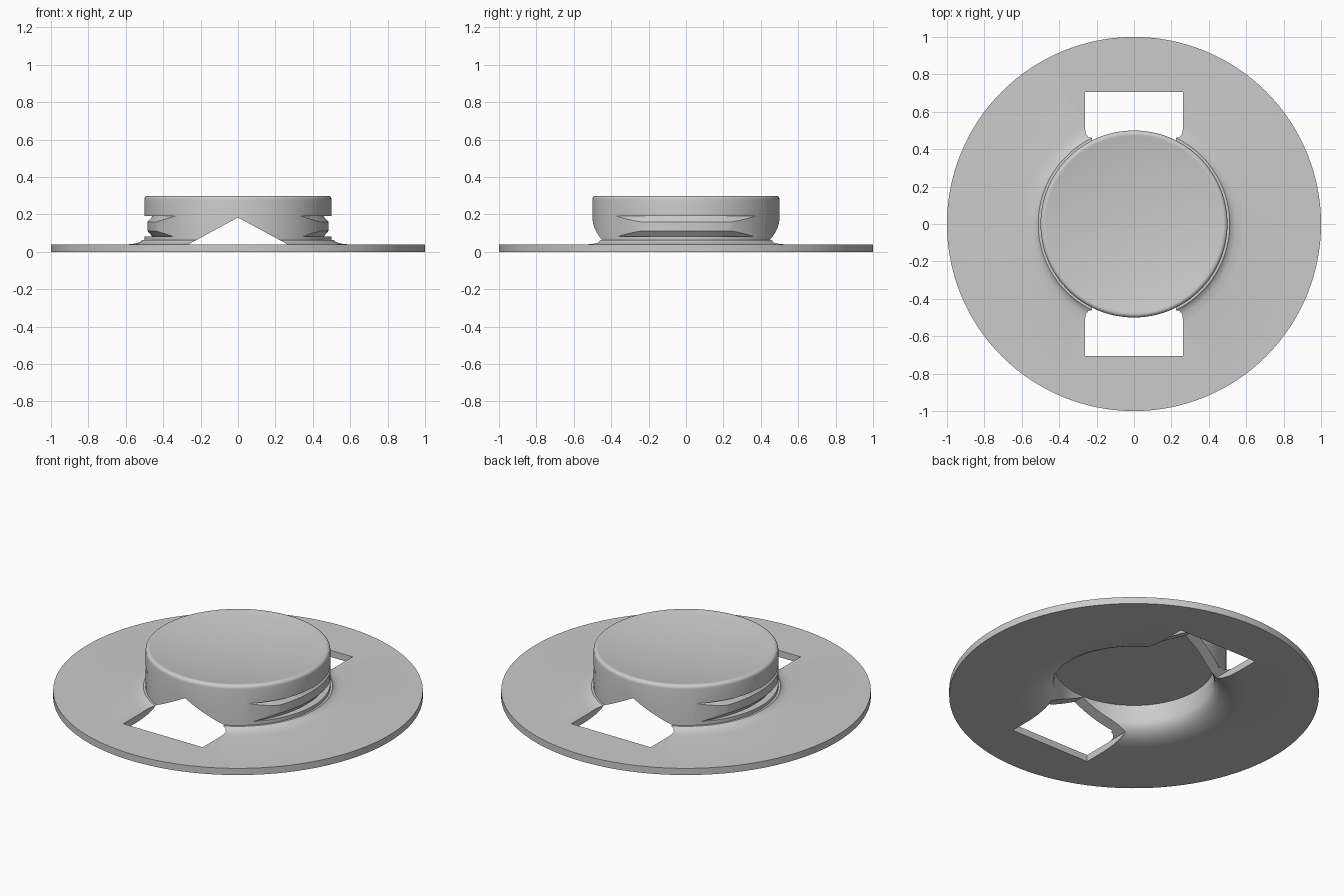
import bpy, bmesh, math
from mathutils import Matrix, Vector

cube = bpy.data.objects.get("Cube")
if cube:
    bpy.data.objects.remove(cube, do_unlink=True)

grey = bpy.data.materials.new("plain grey")
grey.use_nodes = True
grey.diffuse_color = (0.6, 0.6, 0.6, 1)
grey.node_tree.nodes["Principled BSDF"].inputs["Base Color"].default_value = (0.6, 0.6, 0.6, 1)


def finish(name, bm):
    bmesh.ops.recalc_face_normals(bm, faces=bm.faces)
    mesh = bpy.data.meshes.new(name)
    bm.to_mesh(mesh)
    bm.free()
    mesh.materials.append(grey)
    obj = bpy.data.objects.new(name, mesh)
    bpy.context.collection.objects.link(obj)
    return obj


def lathe(name, profile, steps=128, closed=False, shift=0):
    """Turn an (r, z) profile around z, then move it along x."""
    bm = bmesh.new()
    verts = [bm.verts.new((r, 0, z)) for r, z in profile]
    edges = [bm.edges.new(pair) for pair in zip(verts, verts[1:])]
    if closed:
        edges.append(bm.edges.new((verts[-1], verts[0])))
    bmesh.ops.spin(bm, geom=verts + edges, cent=(0, 0, 0), axis=(0, 0, 1),
                   angle=math.tau, steps=steps, use_duplicate=False)
    bmesh.ops.remove_doubles(bm, verts=bm.verts, dist=1e-5)
    bmesh.ops.translate(bm, verts=bm.verts, vec=(shift, 0, 0))
    return finish(name, bm)


def prism(name, section, depth):
    """Extrude an (x, z) section along y, centred on y = 0."""
    bm = bmesh.new()
    face = bm.faces.new([bm.verts.new((x, -depth / 2, z)) for x, z in section])
    new = bmesh.ops.extrude_face_region(bm, geom=[face])["geom"]
    moved = [v for v in new if isinstance(v, bmesh.types.BMVert)]
    bmesh.ops.translate(bm, verts=moved, vec=(0, depth, 0))
    return finish(name, bm)


# Flanged knob: dished top, rounded rim, flared foot, disc and hollow underside
dish = [(0.47 * i / 10, 0.26 + 0.038 * (i / 10) ** 2) for i in range(11)]
rim = [(0.48 + 0.02 * math.sin(a), 0.28 + 0.02 * math.cos(a))
       for a in (math.radians(18 * i) for i in range(6))]
foot = [(0.5, 0.063), (0.512, 0.063), (0.522, 0.053), (0.545, 0.045), (0.59, 0.04)]
disc = [(1, 0.04), (1, 0)]
hollow = [(0.62, 0), (0.56, 0.005), (0.505, 0.018), (0.465, 0.04), (0.442, 0.065),
          (0.433, 0.09), (0.433, 0.19), (0, 0.19)]
body = lathe("flanged_knob", dish + rim + foot + disc + hollow)

# Slot through the disc with a peaked tunnel under the knob
cutters = [prism("slot_cutter", [(-0.262, -0.1), (0.262, -0.1), (0.262, 0.042),
                                 (0, 0.184), (-0.262, 0.042)], 1.414)]

# Shallow finger grooves on the left and right of the knob
groove = [(0.63, 0.193), (0.66, 0.16), (0.66, 0.112), (0.635, 0.083),
          (0.78, 0.083), (0.78, 0.193)]
for side, label in ((1, "left"), (-1, "right")):
    cutters.append(lathe(label + "_groove_cutter", groove, 160, True, -0.176 * side))

bpy.context.view_layer.objects.active = body
for cutter in cutters:
    cutter.hide_render = True
    mod = body.modifiers.new(cutter.name, "BOOLEAN")
    mod.operation = "DIFFERENCE"
    mod.solver = "EXACT"
    mod.object = cutter
    bpy.ops.object.modifier_apply(modifier=mod.name)
for cutter in cutters:
    bpy.data.objects.remove(cutter, do_unlink=True)

# Smooth shading with crisp edges
bpy.ops.object.select_all(action="DESELECT")
body.select_set(True)
bpy.ops.object.shade_smooth_by_angle(angle=math.radians(30))
